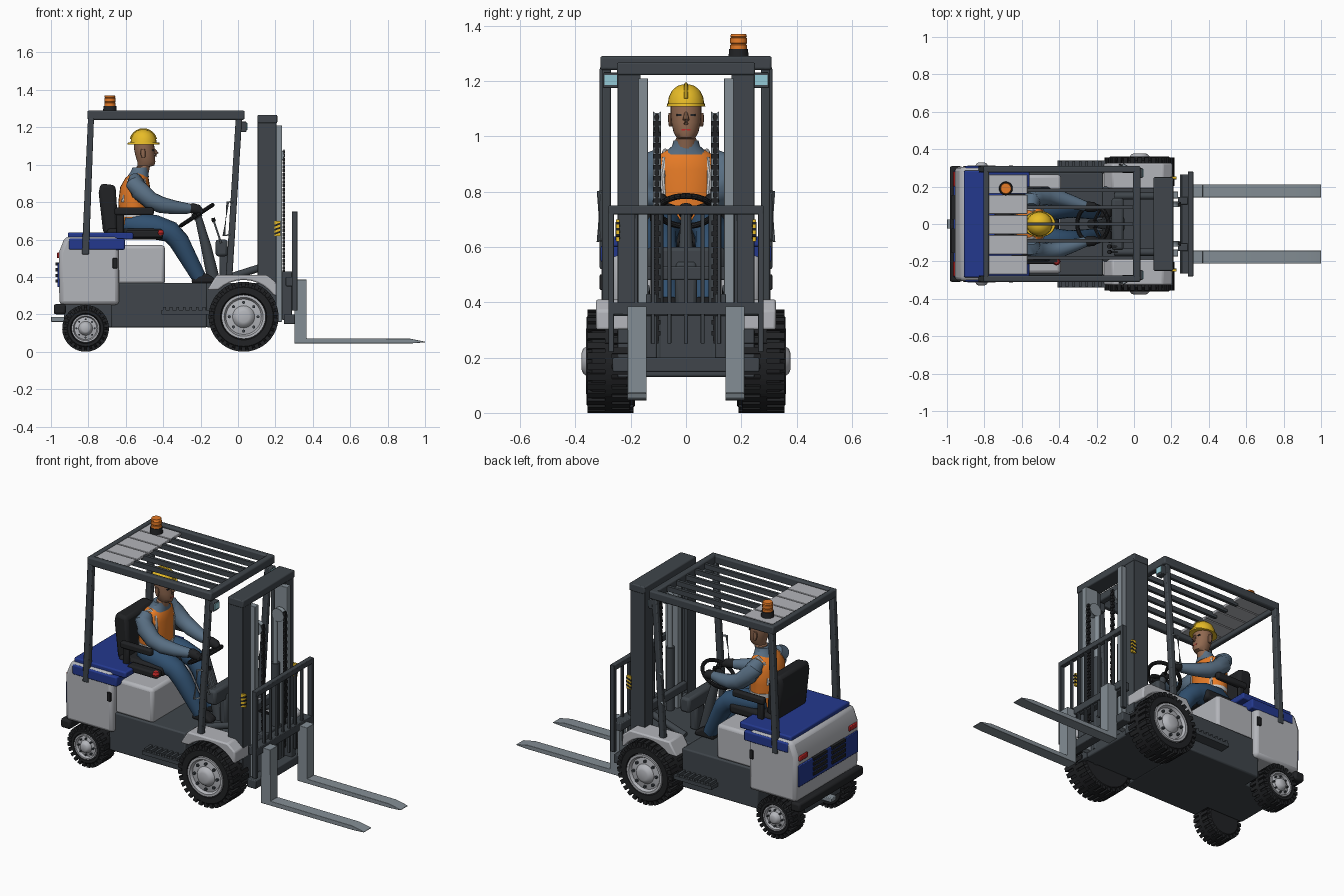
import bpy, bmesh
from math import sin, cos, pi, tau
from mathutils import Vector

COL = dict(dark=(.05, .06, .07), black=(.015, .016, .018), light=(.45, .46, .49), steel=(.23, .27, .3),
           blue=(.017, .04, .27), orange=(.8, .2, .02), yellow=(.8, .5, .02), red=(.5, .02, .02),
           skin=(.28, .14, .08), shirt=(.1, .16, .23), jeans=(.03, .08, .16), glass=(.3, .6, .68), white=(.75, .75, .75))
MATS = {}
for k, c in COL.items():
    MATS[k] = bpy.data.materials.new(k)
    MATS[k].diffuse_color = (*c, 1)


def solid(name, parts, mat, bevel=0, mirror=False):
    """Skin each part's list of rings and cap the ends."""
    bm = bmesh.new()
    for rings in parts:
        vs = [[bm.verts.new(p) for p in r] for r in rings]
        n = len(vs[0])
        for a, b in zip(vs, vs[1:]):
            for i in range(n):
                bm.faces.new((a[i], a[(i + 1) % n], b[(i + 1) % n], b[i]))
        bm.faces.new(vs[0][::-1])
        bm.faces.new(vs[-1])
    bmesh.ops.recalc_face_normals(bm, faces=bm.faces)
    me = bpy.data.meshes.new(name)
    bm.to_mesh(me)
    bm.free()
    ob = bpy.data.objects.new(name, me)
    bpy.context.collection.objects.link(ob)
    me.materials.append(MATS[mat])
    bpy.ops.object.select_all(action='DESELECT')
    ob.select_set(True)
    bpy.context.view_layer.objects.active = ob
    bpy.ops.object.shade_smooth_by_angle(angle=0.6)
    if bevel:
        b = ob.modifiers.new("Bevel", 'BEVEL')
        b.width, b.segments, b.limit_method = bevel, 2, 'ANGLE'
    if mirror:
        m = ob.modifiers.new("Mirror", 'MIRROR')
        m.use_axis = (False, True, False)
    return ob


def prism(pts, y0, y1):
    return [[(x, y, z) for x, z in pts] for y in (y0, y1)]


def box(x0, x1, y0, y1, z0, z1):
    return prism([(x0, z0), (x1, z0), (x1, z1), (x0, z1)], y0, y1)


def lathe(cx, cz, prof, n=40):
    return [[(cx + r * cos(tau * i / n), y, cz + r * sin(tau * i / n)) for i in range(n)] for r, y in prof]


def loft(secs, y=0, n=24):
    return [[(x + a * cos(tau * i / n), y + b * sin(tau * i / n), z) for i in range(n)] for x, z, a, b in secs]


def tube(pts, r, n=12):
    pts = [Vector(p) for p in pts]
    rad = r if isinstance(r, (list, tuple)) else [r] * len(pts)
    rings = []
    for i, p in enumerate(pts):
        t = pts[min(i + 1, len(pts) - 1)] - pts[max(i - 1, 0)]
        q = t.to_track_quat('Z', 'Y')
        rings.append([p + q @ Vector((rad[i] * cos(tau * k / n), rad[i] * sin(tau * k / n), 0)) for k in range(n)])
    return rings


# Wheels
def wheel(name, cx, R, y0, y1, rim, lugs):
    t = R - .011
    solid(name + "_tyre", [lathe(cx, R, [(rim * .8, y0), (t - .015, y0), (t, y0 + .015), (t, y1 - .02),
          (t - .018, y1), (rim + .006, y1), (rim, y1 - .02)])], 'black', 0, True)
    tread = []
    m = (y0 + y1) / 2
    for i in range(lugs):
        for h, (a, b) in enumerate(((y0 + .004, m + .012), (m - .012, y1 - .004))):
            c, d = tau * (i + h * .5) / lugs, pi / lugs * .62
            tread.append(prism([(cx + r * cos(c + e), R + r * sin(c + e))
                                for r, e in ((t - .02, -d), (R, -d), (R, d), (t - .02, d))], a, b))
    solid(name + "_tread", tread, 'black', 0, True)
    solid(name + "_rim", [lathe(cx, R, [(rim, y1 - .03), (rim, y1 + .002), (rim * .88, y1 + .002), (rim * .8, y1 - .014),
          (rim * .5, y1 - .008), (rim * .38, y1 + .012), (rim * .25, y1 + .018)])], 'light', 0, True)
    solid(name + "_bolts", [lathe(cx + rim * .65 * cos(tau * i / 8), R + rim * .65 * sin(tau * i / 8),
          [(rim * .07, y1 - .02), (rim * .07, y1 + .002)], 8) for i in range(8)], 'dark', 0, True)


wheel("front_wheel", .03, .187, .2, .36, .118, 30)
wheel("rear_wheel", -.815, .125, .185, .31, .075, 24)

# Chassis, steps, fenders
solid("chassis", [box(-.68, -.165, -.275, .275, .13, .368), box(-.17, .2, -.2, .2, .13, .368),
                  box(-.93, -.66, -.17, .17, .13, .3)], 'dark', .008)
solid("step", [box(-.41, -.15, .27, .34, .2, .222)] +
      [box(-.4 + i * .035, -.385 + i * .035, .275, .338, .22, .238) for i in range(7)], 'dark', 0, True)
arch = [(.03 + .197 * cos(a), .187 + .197 * sin(a)) for a in [.62 + i * .19 for i in range(10)]]
solid("front_fender", [prism([(-.165, .33), (-.115, .41), (.155, .41), (.205, .37), (.207, .30)] + arch, .19, .325)],
      'light', .008, True)

# Rear body
solid("counterweight", [prism([(-.955, .25), (-.958, .53), (-.925, .615), (-.64, .615), (-.635, .25)], -.305, .305)],
      'light', .022)
solid("battery_box", [box(-.65, -.39, -.265, .265, .36, .57)], 'light', .018)
solid("hood", [box(-.91, -.56, -.285, .285, .6, .638), box(-.905, -.605, -.309, .309, .545, .605)], 'blue', .008)
solid("rear_panel", [box(-.966, -.94, -.285, .285, .345, .475)], 'blue', .004)
solid("louvers", [box(-.975, -.95, s * .09 - .065, s * .09 + .065, .37 + i * .03, .387 + i * .03)
                  for s in (-1, 1) for i in range(4)], 'black')
solid("tail_light", [box(-.967, -.94, .2, .28, .5, .53)], 'red', .004, True)
solid("rear_bumper", [box(-.985, -.92, -.31, .31, .2, .255)], 'black', .012)
solid("tow_hitch", [box(-1, -.9, -.025, .025, .16, .187)], 'steel', .004)
solid("side_latch", [box(-.67, -.645, .3, .312, .445, .5)], 'black', .003, True)

# Overhead guard
solid("guard_rear_post", [prism([(-.835, .52), (-.797, .52), (-.77, 1.25), (-.802, 1.25)], .275, .312)],
      'dark', .006, True)
solid("guard_front_post", [prism([(-.065, .4), (-.03, .4), (.022, 1.25), (-.012, 1.25)], .272, .304)],
      'dark', .006, True)
solid("guard_frame", [box(-.805, .035, .275, .31, 1.24, 1.29), box(-.805, .035, -.31, -.275, 1.24, 1.29),
                      box(-.005, .035, -.3, .3, 1.24, 1.29), box(-.805, -.775, -.3, .3, 1.24, 1.29)], 'dark', .008)
solid("guard_slats", [box(-.6, .01, y - .009, y + .009, 1.25, 1.28) for y in (-.18, -.09, 0, .09, .18)], 'dark')
solid("guard_plate", [box(-.79, -.57, -.27 + i * .108, -.168 + i * .108, 1.265, 1.282) for i in range(5)], 'light', .003)
solid("work_light", [box(.005, .045, .245, .3, 1.175, 1.23)], 'dark', .004, True)
solid("work_light_lens", [box(.04, .05, .25, .295, 1.185, 1.222)], 'glass', 0, True)
solid("beacon_base", [loft([(-.685, 1.28, .037, .037), (-.685, 1.315, .034, .034)], .19)], 'black')
solid("beacon", [loft([(-.685, z, r, r) for z, r in ((1.31, .03), (1.33, .03), (1.333, .027), (1.337, .03),
                 (1.355, .03), (1.358, .027), (1.361, .03), (1.37, .027))], .19)], 'orange')
solid("grab_handle", [tube([(-.03, .29, .63), (-.075, .315, .62), (-.055, .315, .8), (-.015, .29, .8)], .008, 8)],
      'steel', 0, True)

# Mast
solid("mast_upright", [box(.105, .205, .225, .247, .13, 1.255), box(.105, .128, .165, .235, .13, 1.255),
                       box(.18, .205, .165, .235, .13, 1.255)], 'dark', .003, True)
solid("mast_crossbars", [box(.105, .21, -.25, .25, 1.222, 1.267), box(.11, .17, -.2, .2, .15, .24),
                         box(.11, .14, -.2, .2, .48, .53)], 'dark', .006)
solid("inner_rail", [box(.15, .236, .137, .174, .16, 1.21)], 'steel', .003, True)
solid("inner_crossbars", [box(.16, .2, -.14, .14, z, z + .05) for z in (.25,)], 'dark')
solid("lift_cylinder", [tube([(.18, .105, .16), (.18, .105, .75)], .024, 16)], 'dark', 0, True)
solid("lift_rod", [tube([(.18, .105, .74), (.18, .105, 1.05)], .015, 16)], 'steel', 0, True)
solid("chain_pulley", [lathe(.205, 1.05, [(.04, .09), (.034, .1), (.034, .11), (.04, .12)], 24)], 'steel', 0, True)
solid("lift_chain", [box(.238, .252, .097 - .004 * (i % 2), .113 + .004 * (i % 2), .26 + i * .02, .276 + i * .02)
                     for i in range(41)] + [box(.242, .248, .1, .11, .25, 1.08)], 'black', 0, True)
solid("hazard_plate", [box(.196, .226, .24, .253, .62, .7)], 'yellow', 0, True)
solid("hazard_stripes", [prism([(.195, z), (.227, z + .012), (.227, z + .022), (.195, z + .01)], .239, .2545)
                         for z in (.625, .647, .669)], 'black', 0, True)
solid("tilt_cylinder", [tube([(-.1, .15, .38), (.12, .15, .45)], .02)], 'dark', 0, True)

# Carriage, backrest, forks
solid("carriage", [box(.245, .305, -.265, .265, .148, .2), box(.255, .305, -.265, .265, .35, .4)] +
      [box(.235, .29, s * .125 - .02, s * .125 + .02, .17, .43) for s in (-1, 1)], 'dark', .005)
solid("load_backrest", [box(.288, .318, -.28, .28, .718, .75), box(.288, .318, -.28, .28, .355, .4)] +
      [box(.288, .318, s * .27 - .01, s * .27 + .01, .22, .74) for s in (-1, 1)] +
      [box(.296, .312, y - .007, y + .007, .25, .73) for y in (-.18, -.12, -.06, 0, .06, .12, .18)], 'dark', .003)
solid("fork", [prism([(.302, .045), (.93, .045), (1, .05), (1, .054), (.92, .07), (.367, .072), (.367, .385),
                      (.302, .385)], .142, .212)], 'steel', .003, True)

# Controls
solid("dash", [box(-.12, -.055, -.14, .14, .51, .6), box(-.1, -.05, -.04, .04, .36, .55)], 'dark', .015)
solid("steering_column", [tube([(-.125, 0, .36), (-.17, 0, .56), (-.215, 0, .73)], [.034, .028, .018], 16)], 'dark')
C, U, V = Vector((-.22, 0, .73)), Vector((.838, 0, .545)), Vector((0, 1, 0))
ringpts = [C + .1 * (U * cos(tau * i / 32) + V * sin(tau * i / 32)) for i in range(33)]
solid("steering_wheel", [tube([a, b], .011, 10) for a, b in zip(ringpts, ringpts[1:])] +
      [tube([C, C + .1 * (U * cos(a) + V * sin(a))], .008, 8) for a in (pi, pi / 3, -pi / 3)] +
      [tube([C - Vector((-.01, 0, .015)), C + Vector((-.01, 0, .015))], .025, 16)], 'black')
for i in range(3):
    y = -.09 - i * .03
    solid(f"lever_{i + 1}", [tube([(-.09, y, .58), (-.13, y, .7)], .005, 8)], 'steel')
    solid(f"lever_knob_{i + 1}", [tube([(-.128, y, .695), (-.134, y, .715)], .011, 10)], 'black')

# Seat
solid("seat", [box(-.7, -.4, -.16, .16, .6, .66),
               prism([(-.72, .63), (-.66, .63), (-.64, .66), (-.655, .89), (-.735, .9), (-.745, .85)], -.14, .14)],
      'black', .018)
solid("armrest", [box(-.66, -.45, .165, .2, .73, .77), box(-.65, -.61, .165, .19, .62, .74)], 'black', .01, True)
solid("seat_control_box", [box(-.6, -.4, -.215, -.16, .61, .65)], 'black', .01)
solid("red_knob", [loft([(-.415, .62, .014, .014), (-.415, .635, .021, .021), (-.415, .65, .014, .014)], -.2)], 'red')

# Driver
solid("vest", [loft([(-.545, .62, .085, .115), (-.55, .70, .086, .115), (-.555, .80, .085, .12), (-.55, .88, .08, .125),
                     (-.54, .93, .062, .105), (-.53, .955, .04, .06)])], 'orange')
solid("vest_band", [loft([(-.551, .72, .089, .119), (-.552, .745, .089, .12)])], 'white')
solid("vest_strap", [tube([(-.487, .08, .63), (-.497, .08, .75), (-.495, .082, .86), (-.505, .075, .92),
                           (-.54, .075, .945), (-.58, .075, .92), (-.615, .08, .8)], .011, 8)], 'white', 0, True)
solid("collar", [loft([(-.535, .935, .058, .085), (-.525, .965, .047, .05), (-.52, .985, .044, .045)])], 'shirt')
solid("sleeve", [tube([(-.55, .09, .925), (-.55, .125, .9), (-.525, .142, .86), (-.47, .148, .81), (-.41, .14, .785),
                       (-.34, .12, .772), (-.26, .095, .765)], [.035, .05, .052, .047, .044, .037, .027], 16)],
      'shirt', 0, True)
solid("glove", [tube([(-.27, .097, .767), (-.245, .092, .767), (-.215, .09, .76), (-.19, .085, .745)],
                     [.02, .028, .027, .014])], 'black', 0, True)
solid("trouser_leg", [tube([(-.6, .06, .68), (-.54, .07, .675), (-.44, .085, .665), (-.36, .09, .64), (-.315, .088, .59),
                            (-.26, .075, .49), (-.21, .065, .4)], [.05, .07, .065, .058, .055, .047, .04], 16)],
      'jeans', 0, True)
solid("boot", [prism([(-.25, .366), (-.12, .366), (-.12, .39), (-.17, .42), (-.24, .42)], .035, .095)],
      'black', .012, True)
solid("head", [loft([(-.515, .95, .036, .038), (-.507, .99, .036, .038), (-.492, .995, .044, .034),
                     (-.49, 1.015, .048, .045), (-.497, 1.05, .052, .053), (-.502, 1.09, .055, .056),
                     (-.503, 1.13, .053, .055)])], 'skin')
solid("nose", [tube([(-.45, 0, 1.085), (-.436, 0, 1.06), (-.442, 0, 1.045)], [.006, .012, .009], 8)], 'skin')
solid("ear", [loft([(-.505, 1.035, .008, .006), (-.508, 1.06, .015, .01), (-.508, 1.085, .01, .008)], .056, 10)],
      'skin', 0, True)
solid("eye", [box(-.465, -.449, .012, .034, 1.074, 1.081)], 'black', 0, True)
solid("mouth", [box(-.46, -.443, -.016, .016, 1.021, 1.026)], 'red')
solid("helmet", [loft([(-.505, 1.112, .07, .066), (-.505, 1.14, .067, .063), (-.506, 1.165, .054, .051),
                       (-.507, 1.182, .033, .032), (-.507, 1.188, .012, .012)]),
                 loft([(-.505, 1.108, .086, .07), (-.505, 1.118, .084, .068)])], 'yellow')
solid("helmet_ridge", [tube([(-.506 + .07 * cos(a), 0, 1.115 + .073 * sin(a)) for a in [.3 + i * .254 for i in range(11)]],
                            .007, 8)], 'yellow')
